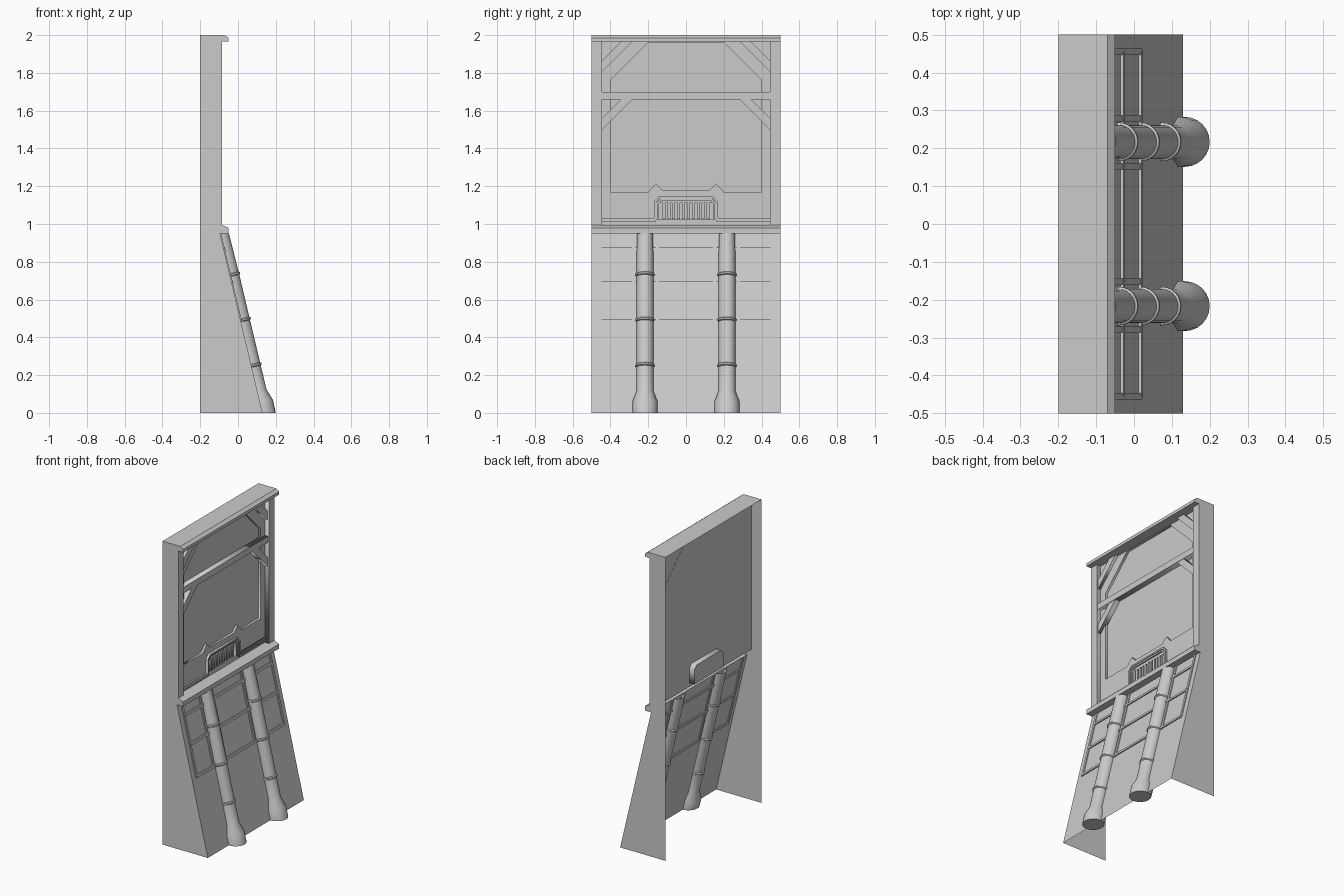
import bpy, bmesh, math
from mathutils import Matrix, Vector

if "Cube" in bpy.data.objects:
    bpy.data.objects.remove(bpy.data.objects["Cube"])

# local (a, b, c) -> world (y, z, x), so plates are drawn in the side plane
TO_YZ = Matrix(((0, 0, 1, 0), (1, 0, 0, 0), (0, 1, 0, 0), (0, 0, 0, 1)))


def finish(name, bm):
    bmesh.ops.recalc_face_normals(bm, faces=bm.faces)
    me = bpy.data.meshes.new(name)
    bm.to_mesh(me)
    bm.free()
    ob = bpy.data.objects.new(name, me)
    bpy.context.collection.objects.link(ob)
    return ob


def select(ob):
    bpy.ops.object.select_all(action='DESELECT')
    ob.select_set(True)
    bpy.context.view_layer.objects.active = ob


def plate(name, loops, x0, x1):
    """Solid plate of (y, z) loops, inner loops become holes."""
    cu = bpy.data.curves.new(name, 'CURVE')
    cu.dimensions = '2D'
    cu.fill_mode = 'BOTH'
    cu.extrude = (x1 - x0) / 2
    for loop in loops:
        sp = cu.splines.new('POLY')
        sp.points.add(len(loop) - 1)
        for p, (a, b) in zip(sp.points, loop):
            p.co = (a, b, 0, 1)
        sp.use_cyclic_u = True
    ob = bpy.data.objects.new(name, cu)
    bpy.context.collection.objects.link(ob)
    ob.matrix_world = Matrix.Translation(((x0 + x1) / 2, 0, 0)) @ TO_YZ
    select(ob)
    bpy.ops.object.convert(target='MESH')


def rect(y0, y1, z0, z1):
    return [(y0, z0), (y1, z0), (y1, z1), (y0, z1)]


def strip(name, pts):
    """Open (x, z) profile swept across the full width."""
    bm = bmesh.new()
    rows = [[bm.verts.new((x, y, z)) for y in (-.5, .5)] for x, z in pts]
    for a, b in zip(rows, rows[1:]):
        bm.faces.new((a[0], a[1], b[1], b[0]))
    finish(name, bm)


def mirrored(half):
    return half + [(-y, z) for y, z in reversed(half)]


# moulded profiles and sloped base, open at the back and below
cap = [(-.2, 2), (-.07, 2), (-.05, 1.985), (-.05, 1.965), (-.13, 1.965)]
ledge = [(-.13, .995), (-.085, .995), (-.05, .98), (-.05, .95), (-.095, .95)]
strip("top_cap", cap)
strip("middle_ledge", ledge)
strip("sloped_base", [(-.095, .95), (.13, 0)])

# side walls
outline = cap[:-1] + [(-.085, 1.965)] + ledge[1:] + [(.13, 0), (-.2, 0)]
for s, side in ((-1, "near"), (1, "far")):
    bm = bmesh.new()
    bm.faces.new([bm.verts.new((x, s * .5, z)) for x, z in outline])
    finish(side + "_side_wall", bm)

# recessed upper panel: ring plate, deeper centre sheet, posts and beam
inset = mirrored([(-.2, 1.962), (-.4, 1.76), (-.4, 1.17), (-.2, 1.17),
                  (-.16, 1.215), (-.125, 1.18)])
vent = mirrored([(-.145, 1.025), (-.145, 1.115), (-.125, 1.135)])
plate("upper_panel", [rect(-.445, .445, .995, 1.965), inset, vent], -.13, -.115)
plate("inset_panel", [inset], -.131, -.13)
for s in (-1, 1):
    plate("post", [rect(*sorted((s * .445, s * .499)), .995, 1.965)], -.13, -.085)
    for top in (1.965, 1.66):
        plate("diagonal_brace", [[(s * .445, top - .16), (s * .285, top),
                                  (s * .345, top), (s * .445, top - .10)]], -.13, -.095)
plate("cross_beam", [rect(-.445, .445, 1.66, 1.70)], -.13, -.092)

# stepped trim running around the vent
for lo, d, x in ((1.012, 0, -.1), (1.022, -.01, -.106)):
    y, t = .17 + d, 1.145 + d
    outer = [(-.445, lo + .01), (-y, lo + .01), (-y, t - .025), (-y + .025, t)]
    inner = [(-.445, lo), (-y + .01, lo), (-y + .01, t - .03), (-y + .03, t - .01)]
    plate("vent_trim", [mirrored(outer) + list(reversed(mirrored(inner)))], -.115, x)

# vent box behind the panel, with upright slats
vent_out = mirrored([(-.15, 1.02), (-.15, 1.117), (-.127, 1.14)])
plate("vent_box", [vent_out, vent], -.165, -.115)
plate("vent_back", [vent_out], -.167, -.165)
for i in range(10):
    c = -.117 + i * .026
    plate("vent_slat", [mirrored([(-.008, 1.027), (-.008, 1.105), (-.004, 1.112)])], -.15, -.118)
    bpy.context.object.location.y = c
plate("vent_lintel", [rect(-.135, .135, 1.112, 1.134)], -.15, -.12)

# thin rails on the slope, poking through both sides
SLOPE = .225 / .95


def slope_bar(name, y0, y1, z0, z1, t):
    bm = bmesh.new()
    bmesh.ops.create_cube(bm, size=1)
    for v in bm.verts:
        z = z1 if v.co.z > 0 else z0
        v.co = (.13 - SLOPE * z + (t if v.co.x > 0 else -t),
                y1 if v.co.y > 0 else y0, z)
    finish(name, bm)


for s in (-1, 1):
    for y in (.152, .278, .455):
        slope_bar("upright_rail", s * y - .008, s * y + .008, .48, .95, .006)
for z in (.868, .69, .49):
    slope_bar("cross_rail", -.455, .455, z - .008, z + .008, .008)


# leaning pipes with flared foot and collars, axis lying on the slope
def pipe(y):
    prof = [(0, .066), (.06, .066), (.115, .045)]
    for z in (.25, .49, .73):
        prof += [(z - .008, .045), (z - .004, .051), (z + .004, .051), (z + .008, .045)]
    prof.append((.95, .043))
    n = 24
    bm = bmesh.new()
    rows = []
    for z, r in prof:
        tilt = math.atan(SLOPE) * min(1, z / .115) if z < .9 else 0
        u = Vector((math.cos(tilt), 0, math.sin(tilt)))
        c = Vector((.134 - SLOPE * z, y, z))
        rows.append([bm.verts.new(c + u * r * math.cos(a) + Vector((0, r * math.sin(a), 0)))
                     for a in (2 * math.pi * i / n for i in range(n))])
    for a, b in zip(rows, rows[1:]):
        for i in range(n):
            j = (i + 1) % n
            bm.faces.new((a[i], a[j], b[j], b[i]))
    bm.faces.new(rows[0])
    select(finish("leaning_pipe", bm))
    bpy.ops.object.shade_smooth_by_angle(angle=math.radians(30))


for y in (-.217, .217):
    pipe(y)
